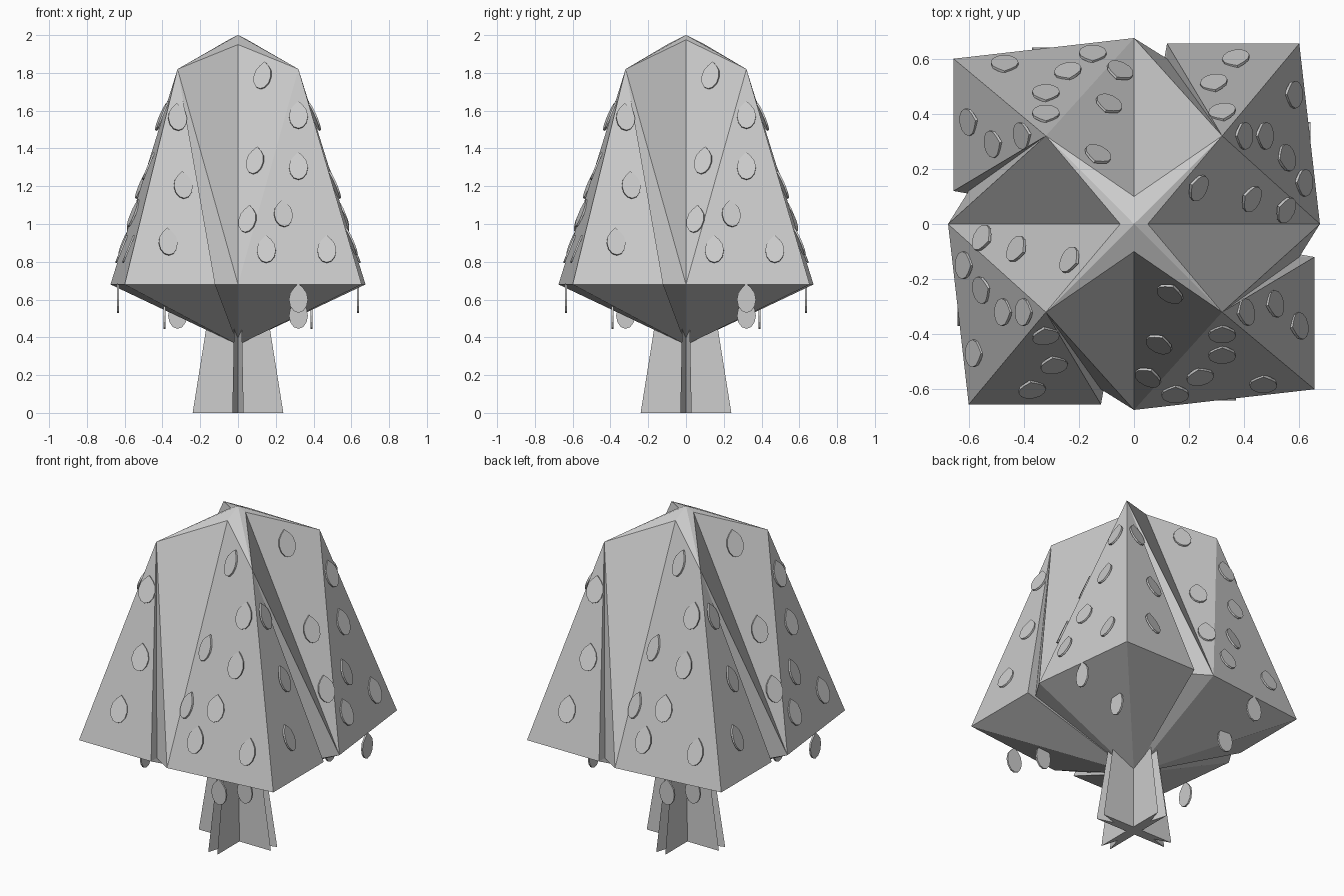
import bpy, bmesh, math
from mathutils import Vector, Matrix
from mathutils.bvhtree import BVHTree

cube = bpy.data.objects.get("Cube")
if cube:
    bpy.data.objects.remove(cube, do_unlink=True)

grey = bpy.data.materials.new("plain_grey")
grey.use_nodes = True
grey.diffuse_color = (0.6, 0.6, 0.6, 1)
grey.node_tree.nodes["Principled BSDF"].inputs["Base Color"].default_value = (0.6, 0.6, 0.6, 1)


def finish(bm, name):
    bmesh.ops.recalc_face_normals(bm, faces=bm.faces)
    mesh = bpy.data.meshes.new(name)
    bm.to_mesh(mesh)
    mesh.materials.append(grey)
    obj = bpy.data.objects.new(name, mesh)
    bpy.context.collection.objects.link(obj)
    return obj


def turn(i):
    return Matrix.Rotation(i * math.pi / 2, 4, 'Z')


# Crown: four pinwheel lobes around one axis
bm = bmesh.new()
apex = bm.verts.new((0, 0, 2))
base = bm.verts.new((0, 0, 0.36))
lobes = []
for i in range(4):
    top = (0, -0.1, 1.95) if i % 2 == 0 else (0, -0.05, 1.975)
    points = dict(top=top, shoulder=(0.32, -0.32, 1.82), ridge=(0, -0.675, 0.68),
                  corner=(0.655, -0.6, 0.68), end=(0.655, -0.12, 0.68), notch=(0.6, -0.12, 0.68))
    lobes.append({k: bm.verts.new(turn(i) @ Vector(p)) for k, p in points.items()})
for i, a in enumerate(lobes):
    b = lobes[(i + 1) % 4]
    s = a["shoulder"]
    rim = [a["ridge"], a["corner"], a["end"], a["notch"], b["ridge"]]
    for p, q in zip(rim, rim[1:]):
        bm.faces.new((s, p, q))
        bm.faces.new((base, q, p))
    bm.faces.new((a["top"], a["ridge"], s))
    bm.faces.new((b["top"], s, b["ridge"]))
    bm.faces.new((a["top"], s, apex))
    bm.faces.new((b["top"], apex, s))
crown = finish(bm, "crown")
bm.normal_update()
surface = BVHTree.FromBMesh(bm)
bm.free()

# Trunk: tapered cross with grooved fin tips
bm = bmesh.new()
rings = []
for z, reach, half in ((0, 0.24, 0.03), (0.5, 0.16, 0.02)):
    fin = [(-half, -half), (-half, -reach), (0, -reach + 0.1), (half, -reach)]
    rings.append([bm.verts.new(turn(i) @ Vector((x, y, z))) for i in range(4) for x, y in fin])
low, high = rings
for i in range(len(low)):
    j = (i + 1) % len(low)
    bm.faces.new((low[i], low[j], high[j], high[i]))
bm.faces.new(low)
bm.faces.new(high)
finish(bm, "trunk")
bm.free()


# Leaf: thin oval disc with a small pointed stem
def add_leaf(bm, pos, yaw, pitch):
    place = (Matrix.Translation(pos) @ Matrix.Rotation(yaw, 4, 'Z')
             @ Matrix.Rotation(-pitch, 4, 'X'))
    outline = []
    for k in range(12):
        t = math.pi / 2 + k * math.pi / 6
        r = 0.085 if k == 0 else 0.07
        outline.append((0.05 * math.cos(t), r * math.sin(t)))
    front = [bm.verts.new(place @ Vector((x, -0.005, z))) for x, z in outline]
    back = [bm.verts.new(place @ Vector((x, 0.005, z))) for x, z in outline]
    bm.faces.new(front)
    bm.faces.new(back[::-1])
    for k in range(12):
        j = (k + 1) % 12
        bm.faces.new((front[k], front[j], back[j], back[k]))


# Leaves per lobe: sideways position, height, sideways swing in degrees
wide_side = [(0.13, 1.78, -25), (0.09, 1.33, -25), (0.05, 1.02, -25), (0.32, 1.57, 0),
             (0.32, 1.3, 0), (0.24, 1.05, 12), (0.15, 0.86, 0), (0.47, 0.86, 0)]
narrow_side = [(-0.32, 1.56, 10), (-0.29, 1.2, 10), (-0.37, 0.9, 10)]
bm = bmesh.new()
for i in range(4):
    for side, leaves in ((0, wide_side), (1, narrow_side)):
        rot = turn(i + side)
        for u, z, swing in leaves:
            hit = surface.ray_cast(rot @ Vector((u, -2, z)), rot @ Vector((0, 1, 0)))[0]
            out = rot @ Vector((0, -0.012, 0))
            add_leaf(bm, hit + out, (i + side) * math.pi / 2 + math.radians(swing),
                     math.radians(22))
    # Loose leaves hanging below the rim
    for y, z in ((-0.635, 0.6), (-0.39, 0.515)):
        add_leaf(bm, turn(i) @ Vector((0.32, y, z)), i * math.pi / 2, 0)
finish(bm, "leaves")
bm.free()
